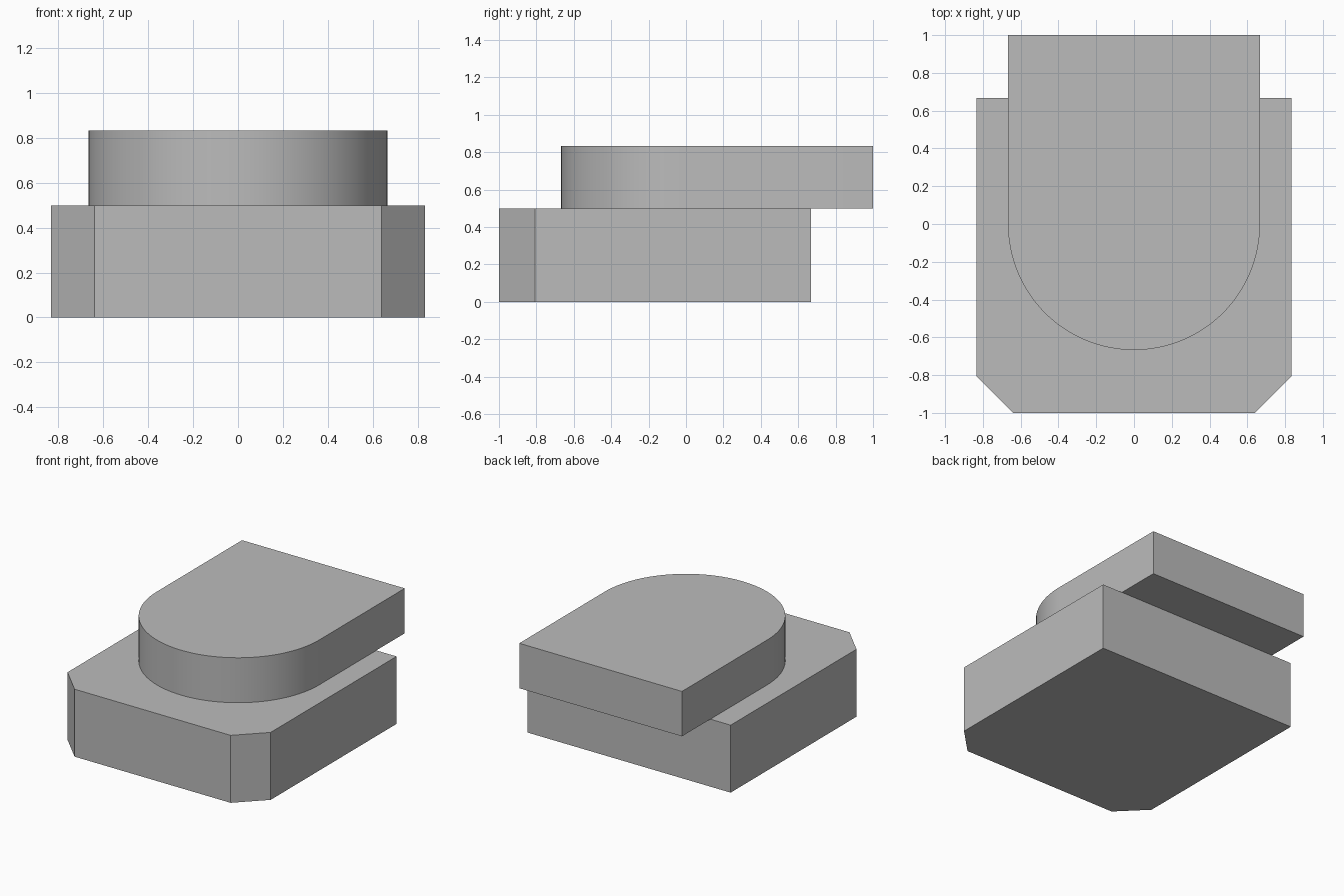
import bpy, bmesh, math

if "Cube" in bpy.data.objects:
    bpy.data.objects.remove(bpy.data.objects["Cube"], do_unlink=True)

grey = bpy.data.materials.new("plain grey")
grey.use_nodes = True
grey.diffuse_color = (0.5, 0.5, 0.5, 1)
grey.node_tree.nodes["Principled BSDF"].inputs["Base Color"].default_value = (0.5, 0.5, 0.5, 1)


def slab(name, outline, bottom, top):
    """Extrude a counter-clockwise outline upward into a solid slab."""
    bm = bmesh.new()
    base = bm.faces.new([bm.verts.new((x, y, bottom)) for x, y in outline])
    extruded = bmesh.ops.extrude_face_region(bm, geom=[base], use_keep_orig=True)
    verts = [v for v in extruded["geom"] if isinstance(v, bmesh.types.BMVert)]
    bmesh.ops.translate(bm, verts=verts, vec=(0, 0, top - bottom))
    bmesh.ops.recalc_face_normals(bm, faces=bm.faces)
    mesh = bpy.data.meshes.new(name)
    bm.to_mesh(mesh)
    bm.free()
    mesh.materials.append(grey)
    obj = bpy.data.objects.new(name, mesh)
    bpy.context.collection.objects.link(obj)
    bpy.ops.object.select_all(action="DESELECT")
    obj.select_set(True)
    bpy.context.view_layer.objects.active = obj
    bpy.ops.object.shade_smooth_by_angle(angle=math.radians(30))
    return obj


# Lower block with two chamfered front corners
half, back, front, cut = 0.833, 0.667, -1.0, 0.193
slab("base_block",
     [(-half, back), (-half, front + cut), (-half + cut, front),
      (half - cut, front), (half, front + cut), (half, back)],
     0, 0.5)

# Upper plate: rounded front, square back that overhangs the base
radius, steps = 0.667, 64
arc = [(radius * math.cos(a), radius * math.sin(a))
       for a in (math.pi + math.pi * i / steps for i in range(steps + 1))]
slab("rounded_top_plate", arc + [(radius, 1.0), (-radius, 1.0)], 0.5, 0.833)
